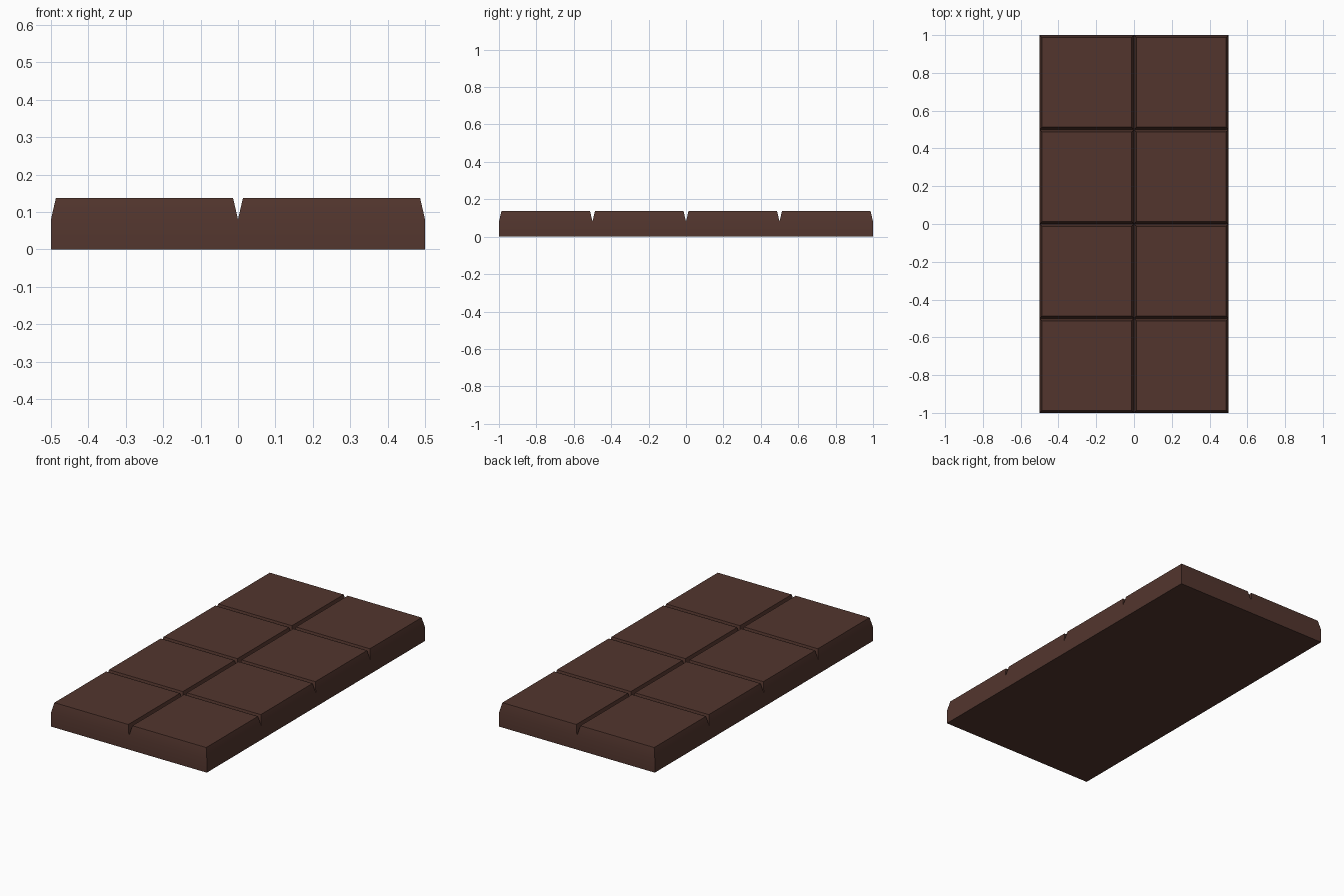
import bpy, bmesh

if "Cube" in bpy.data.objects:
    bpy.data.objects.remove(bpy.data.objects["Cube"])

COLS, ROWS, SQ = 2, 4, 0.5      # squares across, along, and their size
BASE, RISE, SLOPE = 0.08, 0.057, 0.034

mat = bpy.data.materials.new("dark chocolate")
mat.diffuse_color = (0.085, 0.036, 0.027, 1)
mat.use_nodes = True
mat.node_tree.nodes["Principled BSDF"].inputs["Base Color"].default_value = mat.diffuse_color

bm = bmesh.new()

# sheet of squares at groove height
grid = [[bm.verts.new(((i - COLS / 2) * SQ, (j - ROWS / 2) * SQ, BASE))
         for j in range(ROWS + 1)] for i in range(COLS + 1)]
squares = [bm.faces.new((grid[i][j], grid[i + 1][j], grid[i + 1][j + 1], grid[i][j + 1]))
           for i in range(COLS) for j in range(ROWS)]

# slab sides and underside
rim = [e for e in bm.edges if e.is_boundary]
skirt = bmesh.ops.extrude_edge_only(bm, edges=rim)["geom"]
for v in skirt:
    if isinstance(v, bmesh.types.BMVert):
        v.co.z = 0
bmesh.ops.contextual_create(bm, geom=[e for e in skirt if isinstance(e, bmesh.types.BMEdge)
                                      and all(v.co.z == 0 for v in e.verts)])

# raised squares with sloped sides and softened top edges
bmesh.ops.inset_individual(bm, faces=squares, thickness=SLOPE, depth=0)
for v in {v for f in squares for v in f.verts}:
    v.co.z = BASE + RISE
top_edges = list({e for f in squares for e in f.edges})
bmesh.ops.bevel(bm, geom=top_edges, offset=0.011, segments=3, profile=0.5,
                affect='EDGES')
bmesh.ops.recalc_face_normals(bm, faces=bm.faces)

mesh = bpy.data.meshes.new("chocolate_bar")
bm.to_mesh(mesh)
bm.free()
mesh.materials.append(mat)
bar = bpy.data.objects.new("chocolate_bar", mesh)
bpy.context.collection.objects.link(bar)

bpy.context.view_layer.objects.active = bar
bar.select_set(True)
bpy.ops.object.shade_smooth_by_angle(angle=0.5)
